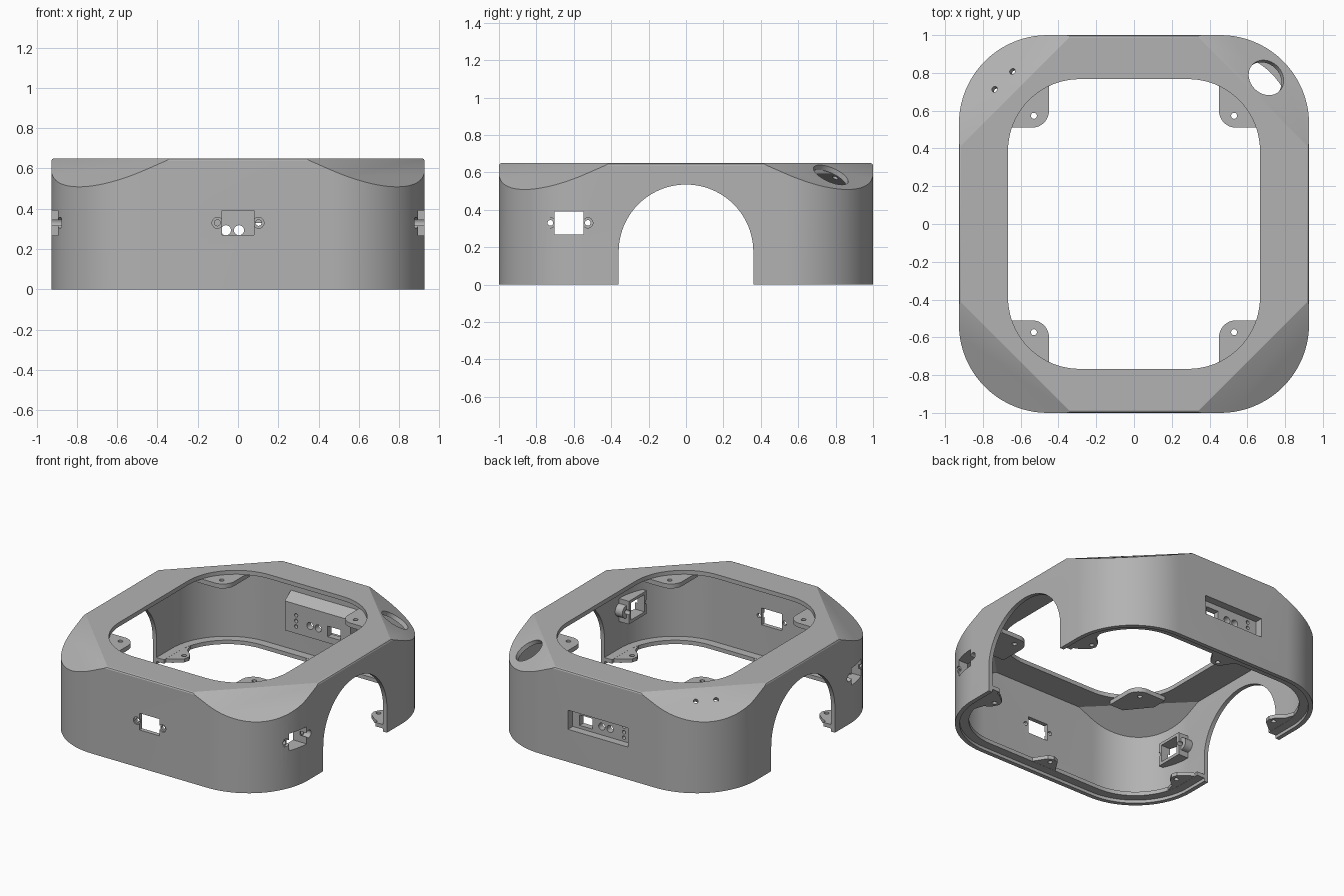
import bpy, bmesh, math
from mathutils import Vector, Matrix

cube = bpy.data.objects.get("Cube")
if cube:
    bpy.data.objects.remove(cube, do_unlink=True)

grey = bpy.data.materials.new("plain grey")
grey.use_nodes = True
tone = (0.45, 0.45, 0.45, 1)
grey.diffuse_color = tone
grey.node_tree.nodes["Principled BSDF"].inputs["Base Color"].default_value = tone

HX, HY, R, TOP = 0.927, 1.0, 0.47, 0.65   # half sizes, corner radius, height
WALL = 0.03
SIGNS = [(1, 1), (-1, 1), (-1, -1), (1, -1)]


def finish(bm, name):
    bmesh.ops.recalc_face_normals(bm, faces=bm.faces[:])
    mesh = bpy.data.meshes.new(name)
    bm.to_mesh(mesh)
    bm.free()
    mesh.materials.append(grey)
    ob = bpy.data.objects.new(name, mesh)
    bpy.context.collection.objects.link(ob)
    return ob


def rounded(hx, hy, r, n=20):
    pts = []
    for k, (sx, sy) in enumerate(SIGNS):
        for i in range(n + 1):
            a = math.pi / 2 * (k + i / n)
            pts.append((sx * (hx - r) + r * math.cos(a), sy * (hy - r) + r * math.sin(a)))
    return pts


def corner_normal(sx, sy):
    return Vector((sx * 0.44, sy * 0.44, 1)).normalized()


def body(name, rings, inset=0, sloped=False):
    """Stack of rounded rectangles given as (z, inset), with optional sloped corners."""
    bm = bmesh.new()
    loops = [[bm.verts.new((x, y, z)) for x, y in rounded(HX - d, HY - d, R - d)]
             for z, d in rings]
    for a, b in zip(loops, loops[1:]):
        for i in range(len(a)):
            j = (i + 1) % len(a)
            bm.faces.new((a[i], a[j], b[j], b[i]))
    bm.faces.new(loops[0][::-1])
    bm.faces.new(loops[-1])
    if sloped:
        for sx, sy in SIGNS:
            n = corner_normal(sx, sy)
            bmesh.ops.bisect_plane(bm, geom=bm.verts[:] + bm.edges[:] + bm.faces[:],
                                   plane_co=Vector((sx * 0.33, sy, TOP)) - n * inset,
                                   plane_no=n, clear_outer=True)
            rim = [e for e in bm.edges if e.is_boundary]
            bmesh.ops.holes_fill(bm, edges=rim, sides=0)
    return finish(bm, name)


def extrude(name, points, vec):
    bm = bmesh.new()
    face = bm.faces.new([bm.verts.new(p) for p in points])
    ext = bmesh.ops.extrude_face_region(bm, geom=[face])
    bmesh.ops.translate(bm, vec=vec, verts=[v for v in ext["geom"]
                                            if isinstance(v, bmesh.types.BMVert)])
    return finish(bm, name)


def box(name, x, y, z):
    return extrude(name, [(x[0], y[0], z[0]), (x[1], y[0], z[0]),
                          (x[1], y[1], z[0]), (x[0], y[1], z[0])], (0, 0, z[1] - z[0]))


def rod(name, centre, axis, r, length):
    bm = bmesh.new()
    turn = Vector(axis).to_track_quat('Z', 'Y').to_matrix().to_4x4()
    bmesh.ops.create_cone(bm, cap_ends=True, segments=32, radius1=r, radius2=r,
                          depth=length, matrix=Matrix.Translation(centre) @ turn)
    return finish(bm, name)


def combine(target, tool, op='DIFFERENCE', keep=False):
    tool.hide_render = True
    mod = target.modifiers.new("combine", 'BOOLEAN')
    mod.operation, mod.solver, mod.object = op, 'EXACT', tool
    bpy.context.view_layer.update()
    with bpy.context.temp_override(object=target, active_object=target):
        bpy.ops.object.modifier_apply(modifier=mod.name)
    if not keep:
        bpy.data.objects.remove(tool, do_unlink=True)


# Hollow shell with softened top rim and sloped corners
shell = body("housing_shell", [(0, 0), (TOP - 0.012, 0), (TOP - 0.004, 0.004), (TOP, 0.012)],
             sloped=True)
combine(shell, body("cavity", [(-0.1, WALL), (TOP - WALL, WALL)], WALL, True))

# Thickened frames behind the side ports
PORT_Y, PORT_Z = -0.625, 0.33
for s in (1, -1):
    frame = box("frame", sorted((s * 0.82, s * 0.95)), (PORT_Y - 0.1, PORT_Y + 0.1), (0.245, 0.41))
    for d in (-0.1, 0.1):
        combine(frame, rod("ear", (s * 0.89, PORT_Y + d, PORT_Z), (1, 0, 0), 0.045, 0.1), 'UNION')
    combine(frame, body("limit", [(0.1, 0.012), (0.6, 0.012)]), 'INTERSECT')
    combine(shell, frame, 'UNION')

# Thickened back panel with sloped top
panel = [(-0.26, y, z) for y, z in ((0.985, 0.21), (0.9, 0.21), (0.9, 0.42), (0.97, 0.47), (0.985, 0.47))]
combine(shell, extrude("panel", panel, (0.52, 0, 0)), 'UNION')

# Top opening
opening = [(x, y, 0.5) for x, y in rounded(0.667, 0.767, 0.38)]
combine(shell, extrude("opening", opening, (0, 0, 0.4)))

# Side arches
arc = [(math.pi * i / 48) for i in range(49)]
arch_points = [(-2, 0.36, -0.1)] + [(-2, 0.36 * math.cos(a), 0.175 + 0.36 * math.sin(a)) for a in arc]
arch_points.append((-2, -0.36, -0.1))
arch = extrude("arch_cutter", arch_points, (4, 0, 0))
combine(shell, arch, keep=True)

# Front port with screw ears
combine(shell, box("port", (-0.08, 0.08), (-1.1, -0.9), (0.27, 0.39)))
for d in (-0.102, 0.102):
    combine(shell, rod("seat", (d, -1.04, PORT_Z), (0, 1, 0), 0.027, 0.1))
    combine(shell, rod("screw", (d, -1, PORT_Z), (0, 1, 0), 0.015, 0.2))

# Side ports with screw ears
for s in (1, -1):
    combine(shell, box("port", sorted((s * 0.75, s * 1.1)), (PORT_Y - 0.077, PORT_Y + 0.077), (0.267, 0.39)))
    for d in (-0.1, 0.1):
        combine(shell, rod("seat", (s * 0.975, PORT_Y + d, PORT_Z), (1, 0, 0), 0.027, 0.2))
        combine(shell, rod("screw", (s * 0.9, PORT_Y + d, PORT_Z), (1, 0, 0), 0.015, 0.3))

# Back pocket, window and connector holes
combine(shell, box("pocket", (-0.24, 0.235), (0.945, 1.1), (0.233, 0.37)))
combine(shell, box("window", (0.08, 0.18), (0.85, 1.1), (0.255, 0.33)))
for x in (0.005, -0.06):
    combine(shell, rod("socket", (x, 0.95, 0.293), (0, 1, 0), 0.025, 0.3))
for z in (0.26, 0.3, 0.34):
    combine(shell, rod("light_hole", (-0.17, 0.95, z), (0, 1, 0), 0.013, 0.3))

# Holes through the sloped back corners
combine(shell, rod("round_hole", (0.7, 0.775, 0.587), corner_normal(1, 1), 0.1, 0.2))
for x, y in ((-0.74, 0.715), (-0.645, 0.81)):
    combine(shell, rod("pin_hole", (x, y, 0.6), corner_normal(-1, 1), 0.016, 0.2))

# Bottom flange, broken by the arches
flange = body("bottom_flange", [(0.022, 0.02), (0.05, 0.02)])
combine(flange, body("flange_gap", [(-0.1, 0.09), (0.2, 0.09)]))
combine(flange, arch)
parts = [shell, flange]


def tab(name, outline, hole, sx, sy, z, thick):
    ob = extrude(name, [(sx * x, sy * y, z) for x, y in outline], (0, 0, thick))
    combine(ob, rod("hole", (sx * hole[0], sy * hole[1], z), (0, 0, 1), 0.016, 0.2))
    parts.append(ob)


# Screw tabs under the top plate and beside the arches
top_tab = [(0.54 - 0.09 * math.cos(a), 0.6 - 0.09 * math.sin(a)) for a in arc[:25]]
top_tab += [(0.69, 0.51), (0.69, 0.62), (0.56, 0.78), (0.45, 0.78)]
arch_tab = [(0.88, 0.365), (0.8, 0.4), (0.74, 0.45), (0.73, 0.49), (0.75, 0.53), (0.8, 0.57), (0.83, 0.66)]
for sx, sy in SIGNS:
    place = ("back" if sy > 0 else "front") + ("_left" if sx > 0 else "_right")
    tab("top_tab_" + place, top_tab, (0.53, 0.573), sx, sy, 0.59, 0.032)
    tab("arch_tab_" + place, arch_tab, (0.77, 0.49), sx, sy, 0.023, 0.026)

# Screw tabs at the middle of the front and back flange
middle_tab = [(-0.11, 0.93), (-0.04, 0.82), (0, 0.805), (0.04, 0.82), (0.11, 0.93)]
for name, sy in (("front", -1), ("back", 1)):
    tab("middle_tab_" + name, middle_tab, (0, 0.845), 1, sy, 0.023, 0.026)

# Smooth curved walls, sharp edges kept
bpy.ops.object.select_all(action='DESELECT')
for ob in parts:
    ob.select_set(True)
bpy.context.view_layer.objects.active = shell
bpy.ops.object.shade_smooth_by_angle(angle=math.radians(25))
